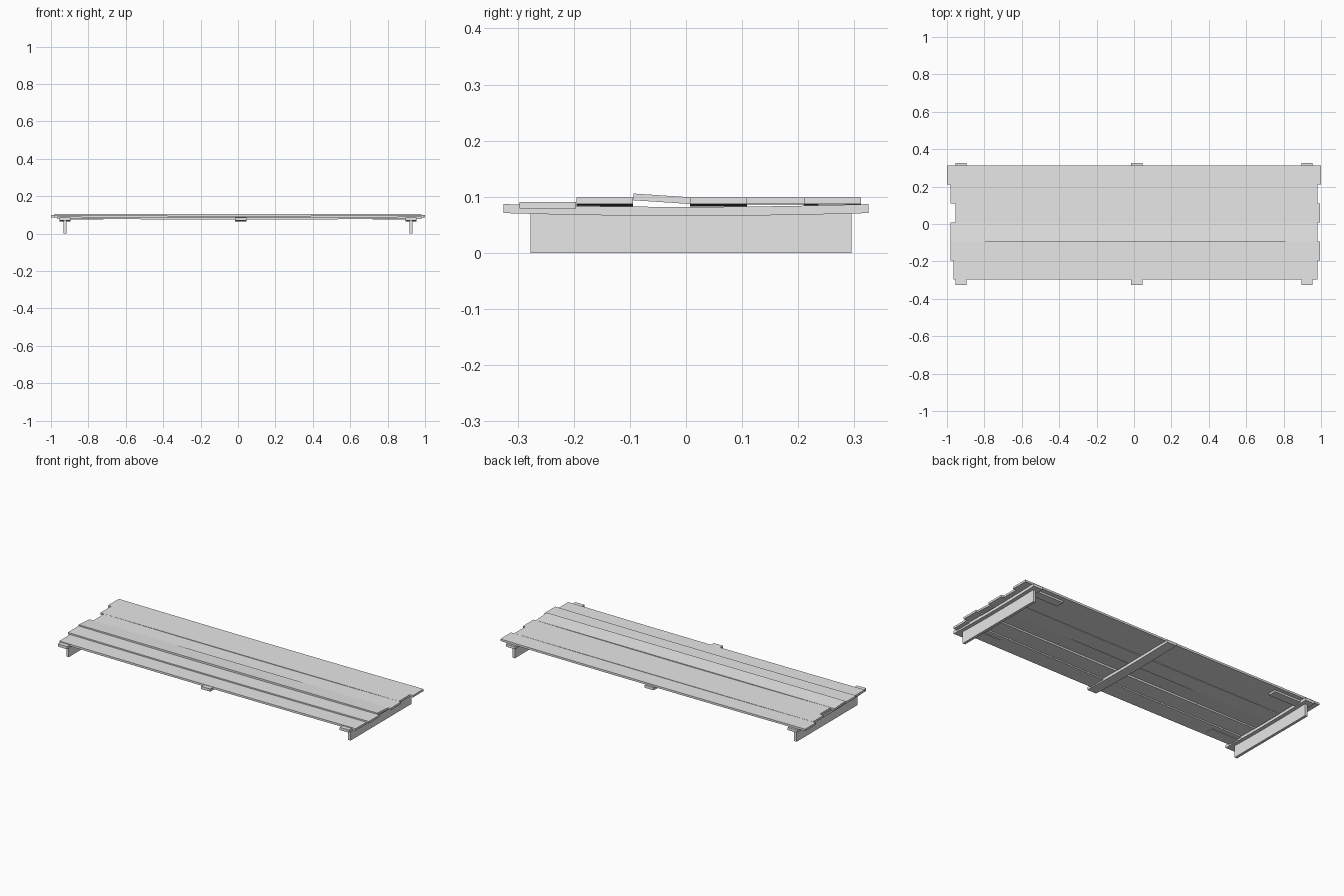
import bpy, bmesh

if "Cube" in bpy.data.objects:
    bpy.data.objects.remove(bpy.data.objects["Cube"], do_unlink=True)

grey = bpy.data.materials.new("pale_grey")
grey.use_nodes = True
grey.diffuse_color = (0.8, 0.8, 0.8, 1)
grey.node_tree.nodes["Principled BSDF"].inputs["Base Color"].default_value = (0.8, 0.8, 0.8, 1)


def beam(name, xs, ys, zs, axis=None, cuts=0, sag=0.0, tilt=0.0):
    """Box between limits, optionally sagging along one axis and tilted across y."""
    lims = (xs, ys, zs)
    mid = [(a + b) / 2 for a, b in lims]
    half = [(b - a) / 2 for a, b in lims]
    bm = bmesh.new()
    bmesh.ops.create_cube(bm, size=2)
    if axis is not None:
        along = [e for e in bm.edges
                 if abs(e.verts[0].co[axis] - e.verts[1].co[axis]) > 1]
        bmesh.ops.subdivide_edges(bm, edges=along, cuts=cuts, use_grid_fill=True)
    for v in bm.verts:
        drop = sag * (1 - v.co[axis] ** 2) if axis is not None else 0
        drop += tilt * v.co.y
        v.co = [m + h * c for m, h, c in zip(mid, half, v.co)]
        v.co.z -= drop
    bmesh.ops.recalc_face_normals(bm, faces=bm.faces)
    mesh = bpy.data.meshes.new(name)
    bm.to_mesh(mesh)
    bm.free()
    mesh.materials.append(grey)
    obj = bpy.data.objects.new(name, mesh)
    bpy.context.collection.objects.link(obj)
    return obj


# Deck planks, front to back: left end, right end, underside height, sag, tilt
planks = [
    (-0.965, 0.98, 0.079, 0.003, 0),
    (-0.98, 0.995, 0.087, 0.004, 0),
    (-0.98, 0.98, 0.0905, 0, 0.0033),
    (-0.955, 0.995, 0.087, 0.004, 0),
    (-0.98, 0.98, 0.087, 0.001, 0),
    (-1.0, 1.0, 0.087, 0.003, 0),
]
pitch = 0.1015
for i, (x0, x1, z, sag, tilt) in enumerate(planks):
    y = -0.297 + i * pitch
    beam(f"plank_{i + 1}", (x0, x1), (y, y + pitch - 0.0005), (z, z + 0.012),
         axis=0, cuts=15, sag=sag, tilt=tilt)

# Cross battens, bowed slightly downwards
for name, x in (("right", -0.925), ("middle", 0.015), ("left", 0.925)):
    beam(f"{name}_batten", (x - 0.03, x + 0.03), (-0.325, 0.325),
         (0.071, 0.087), axis=1, cuts=11, sag=0.005)

# Upright end boards and the short cleats under the outer planks
for name, s in (("right", -1), ("left", 1)):
    x = s * 0.925
    beam(f"{name}_end_board", (x - 0.008, x + 0.008), (-0.277, 0.295), (0, 0.07))
    for side, y in (("front", -0.25), ("back", 0.26)):
        ends = sorted((s * 0.72, s * 0.93))
        beam(f"{name}_{side}_cleat", ends, (y - 0.025, y + 0.025), (0.075, 0.086))
